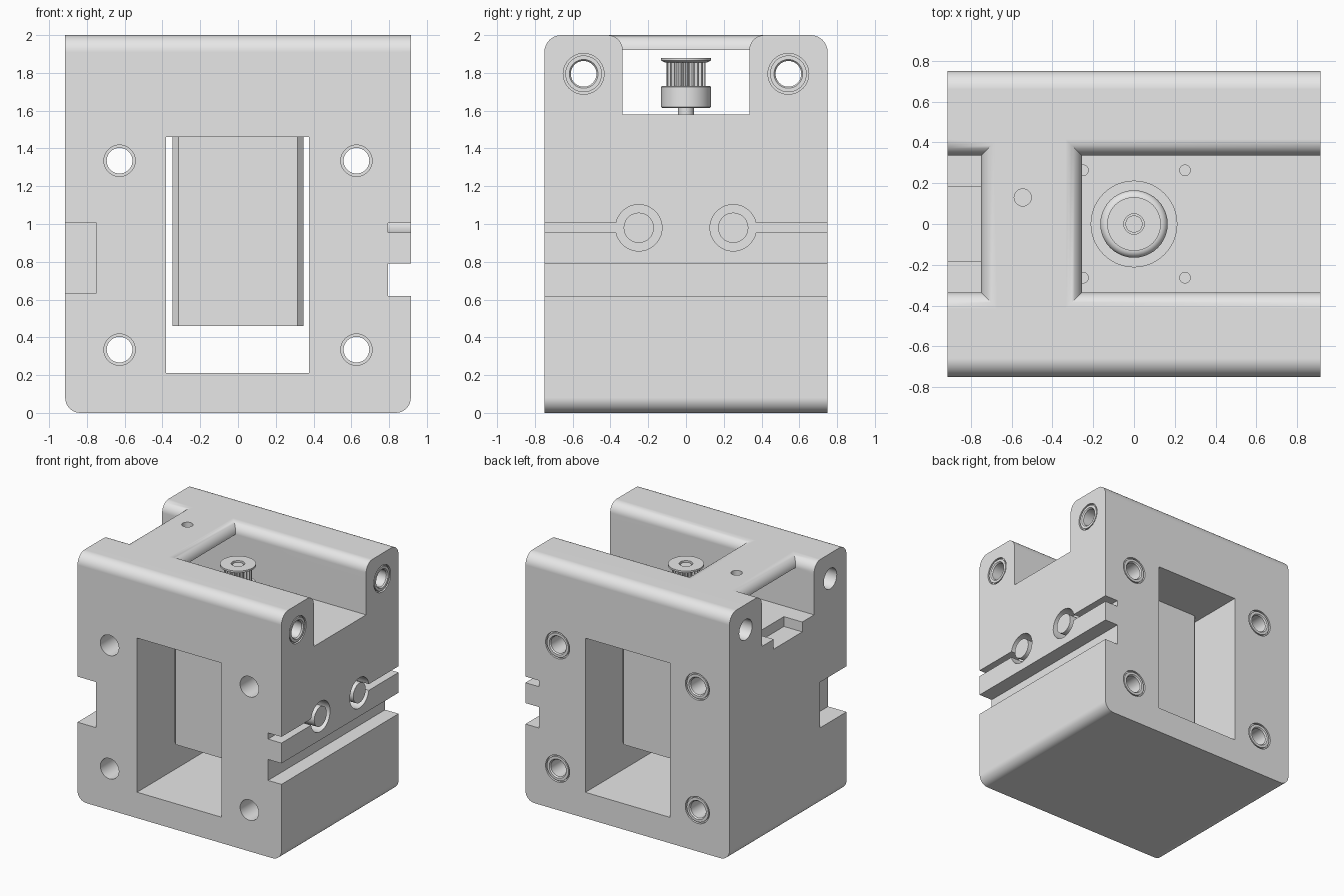
import bpy, bmesh
from math import sin, cos, pi, radians
from mathutils import Matrix

if "Cube" in bpy.data.objects:
    bpy.data.objects.remove(bpy.data.objects["Cube"])

# Single plain material
grey = bpy.data.materials.new("light grey")
grey.use_nodes = True
grey.diffuse_color = (0.8, 0.8, 0.8, 1)
grey.node_tree.nodes["Principled BSDF"].inputs["Base Color"].default_value = (0.8, 0.8, 0.8, 1)

AXES = {"z": Matrix.Identity(4),
        "x": Matrix.Rotation(pi / 2, 4, "Y"),
        "y": Matrix.Rotation(-pi / 2, 4, "X")}


def finish(name, bm):
    bmesh.ops.recalc_face_normals(bm, faces=bm.faces)
    mesh = bpy.data.meshes.new(name)
    bm.to_mesh(mesh)
    bm.free()
    mesh.materials.append(grey)
    ob = bpy.data.objects.new(name, mesh)
    bpy.context.scene.collection.objects.link(ob)
    return ob


def box_mesh(lo, hi):
    bm = bmesh.new()
    bmesh.ops.create_cube(bm, size=1)
    for v in bm.verts:
        v.co = [l if c < 0 else h for c, l, h in zip(v.co, lo, hi)]
    return bm


def box(name, lo, hi):
    return finish(name, box_mesh(lo, hi))


def lathe(name, profile, centre=(0, 0, 0), axis="z", closed=False, steps=40):
    """Spin (radius, height) points around an axis."""
    bm = bmesh.new()
    vs = [bm.verts.new((r, 0, h)) for r, h in profile]
    pairs = list(zip(vs, vs[1:])) + ([(vs[-1], vs[0])] if closed else [])
    edges = [bm.edges.new(p) for p in pairs]
    bmesh.ops.spin(bm, geom=vs + edges, cent=(0, 0, 0), axis=(0, 0, 1),
                   angle=2 * pi, steps=steps)
    bmesh.ops.remove_doubles(bm, verts=bm.verts, dist=1e-5)
    bm.transform(Matrix.Translation(centre) @ AXES[axis])
    return finish(name, bm)


def rod(name, r, a, b, centre=(0, 0, 0), axis="z", steps=40):
    return lathe(name, [(0, a), (r, a), (r, b), (0, b)], centre, axis, steps=steps)


def stack(name, rings):
    """Loft equal-length rings of points and cap both ends."""
    bm = bmesh.new()
    loops = [[bm.verts.new(p) for p in ring] for ring in rings]
    n = len(loops[0])
    for a, b in zip(loops, loops[1:]):
        for i in range(n):
            bm.faces.new((a[i], a[(i + 1) % n], b[(i + 1) % n], b[i]))
    bm.faces.new(loops[0])
    bm.faces.new(loops[-1])
    return finish(name, bm)


def cut(target, cutter):
    cutter.hide_render = True
    mod = target.modifiers.new("cut", "BOOLEAN")
    mod.operation, mod.solver, mod.object = "DIFFERENCE", "EXACT", cutter
    bpy.context.view_layer.objects.active = target
    bpy.ops.object.modifier_apply(modifier=mod.name)
    bpy.data.objects.remove(cutter)


def smooth(ob, angle=32):
    bpy.ops.object.select_all(action="DESELECT")
    ob.select_set(True)
    bpy.context.view_layer.objects.active = ob
    bpy.ops.object.shade_smooth_by_angle(angle=radians(angle))


X, Y, Z = 0.915, 0.75, 2.0
FLOOR, CEILING, CH = 1.58, 1.46, 0.335

# Housing block: rounded lower side edges and rounded upper front/back edges
bm = box_mesh((-X, -Y, 0), (X, Y, Z))
low = [e for e in bm.edges if all(v.co.z < 0.1 for v in e.verts)
       and e.verts[0].co.x == e.verts[1].co.x]
bmesh.ops.bevel(bm, geom=low, offset=0.08, segments=8, profile=0.5, affect="EDGES")
top = [e for e in bm.edges if all(v.co.z > 1.9 for v in e.verts)
       and e.verts[0].co.y == e.verts[1].co.y]
bmesh.ops.bevel(bm, geom=top, offset=0.09, segments=8, profile=0.5, affect="EDGES")
housing = finish("housing", bm)

# Top channel passing under the cross bridge
cut(housing, box("channel", (-1.2, -CH, FLOOR), (1.2, CH, 1.92)))


# Openings either side of the bridge, with rounded-over rims
def flared(x0, x1, r=0.08):
    levels = [(0, 1.85)]
    levels += [(r - r * cos(t * pi / 16), Z - r + r * sin(t * pi / 16)) for t in range(9)]
    levels.append((r, Z + 0.1))
    return stack("opening", [[(x0 - o, -CH - o, z), (x1 + o, -CH - o, z),
                              (x1 + o, CH + o, z), (x0 - o, CH + o, z)] for o, z in levels])


cut(housing, flared(-0.255, 1.2))
cut(housing, flared(-1.3, -0.75))

# Motor window, side slot, corner notch and floor notch
for lo, hi in [((-0.38, -1, 0.21), (0.377, 1, CEILING)),
               ((0.795, -1, 0.62), (1, 1, 0.79)),
               ((-1, -1, 0.635), (-0.75, -0.41, 1.005)),
               ((-1, -0.183, FLOOR - 0.08), (-0.75, 0.183, 1.7))]:
    cut(housing, box("pocket", lo, hi))

# Belt clamps: ring grooves, each joined to the nearest edge by a narrow slot
for s in (-1, 1):
    ring = [(0.08, 0.795), (0.123, 0.795), (0.123, 1), (0.08, 1)]
    cut(housing, lathe("ring_groove", ring, (0, s * 0.25, 0.98), "x", closed=True))
    ys = sorted((s * 0.355, s * 1.0))
    cut(housing, box("belt_slot", (0.795, ys[0], 0.955), (1, ys[1], 1.005)))

# Shaft opening, motor screw holes and bridge hole
cut(housing, rod("shaft_opening", 0.21, CEILING - 0.1, FLOOR + 0.1, steps=56))
for sx in (-1, 1):
    for sy in (-1, 1):
        cut(housing, rod("screw_hole", 0.026, 1.4, 1.7, (sx * 0.25, sy * 0.263, 0), steps=20))
cut(housing, rod("bridge_hole", 0.042, 1.8, 2.1, (-0.545, 0.13, 0), steps=24))

# Bolt holes with a threaded insert sunk in one end
bolts = [("y", (x, 0, z), Y) for x in (-0.627, 0.627) for z in (0.335, 1.335)]
bolts += [("x", (0, y, 1.795), X) for y in (-0.542, 0.542)]
for axis, centre, end in bolts:
    cut(housing, lathe("bolt_hole", [(0, -1.2), (0.083, -1.2), (0.083, end - 0.28),
                                     (0.108, end - 0.28), (0.108, 1.2), (0, 1.2)],
                       centre, axis))
    insert = lathe("threaded_insert",
                   [(0.068, end - 0.28), (0.108, end - 0.28), (0.108, end - 0.02),
                    (0.097, end - 0.02), (0.097, end - 0.002), (0.076, end - 0.002),
                    (0.068, end - 0.012)], centre, axis, closed=True)
    smooth(insert)
smooth(housing)
weighted = housing.modifiers.new("even shading", "WEIGHTED_NORMAL")
weighted.keep_sharp = True

# Motor body with chamfered upright edges
bm = box_mesh((-0.348, -0.348, 0.46), (0.348, 0.348, CEILING))
upright = [e for e in bm.edges if abs(e.verts[0].co.z - e.verts[1].co.z) > 0.5]
bmesh.ops.bevel(bm, geom=upright, offset=0.033, segments=1, affect="EDGES")
finish("motor_body", bm)

# Motor boss with rounded rim, and shaft
rim = [(0.13 + 0.035 * cos(t * pi / 12), 1.50 + 0.035 * sin(t * pi / 12)) for t in range(7)]
smooth(lathe("motor_boss", [(0, 1.45), (0.165, 1.45)] + rim + [(0, 1.535)]))
smooth(rod("motor_shaft", 0.042, 1.5, 1.87, steps=28))

# Drive pulley: collar, toothed drum and top flange
smooth(lathe("pulley_collar", [(0.042, 1.615), (0.128, 1.615), (0.132, 1.62),
                               (0.132, 1.725), (0.128, 1.73), (0.042, 1.73)], closed=True))
TEETH = 20
radii = (0.102, 0.102, 0.084, 0.084)
points = [(radii[i % 4] * cos(2 * pi * i / (4 * TEETH)),
           radii[i % 4] * sin(2 * pi * i / (4 * TEETH))) for i in range(4 * TEETH)]
stack("pulley_teeth", [[(x, y, z) for x, y in points] for z in (1.72, 1.86)])
smooth(lathe("pulley_flange", [(0.05, 1.855), (0.11, 1.855), (0.132, 1.865),
                               (0.132, 1.88), (0.05, 1.88)], closed=True))
